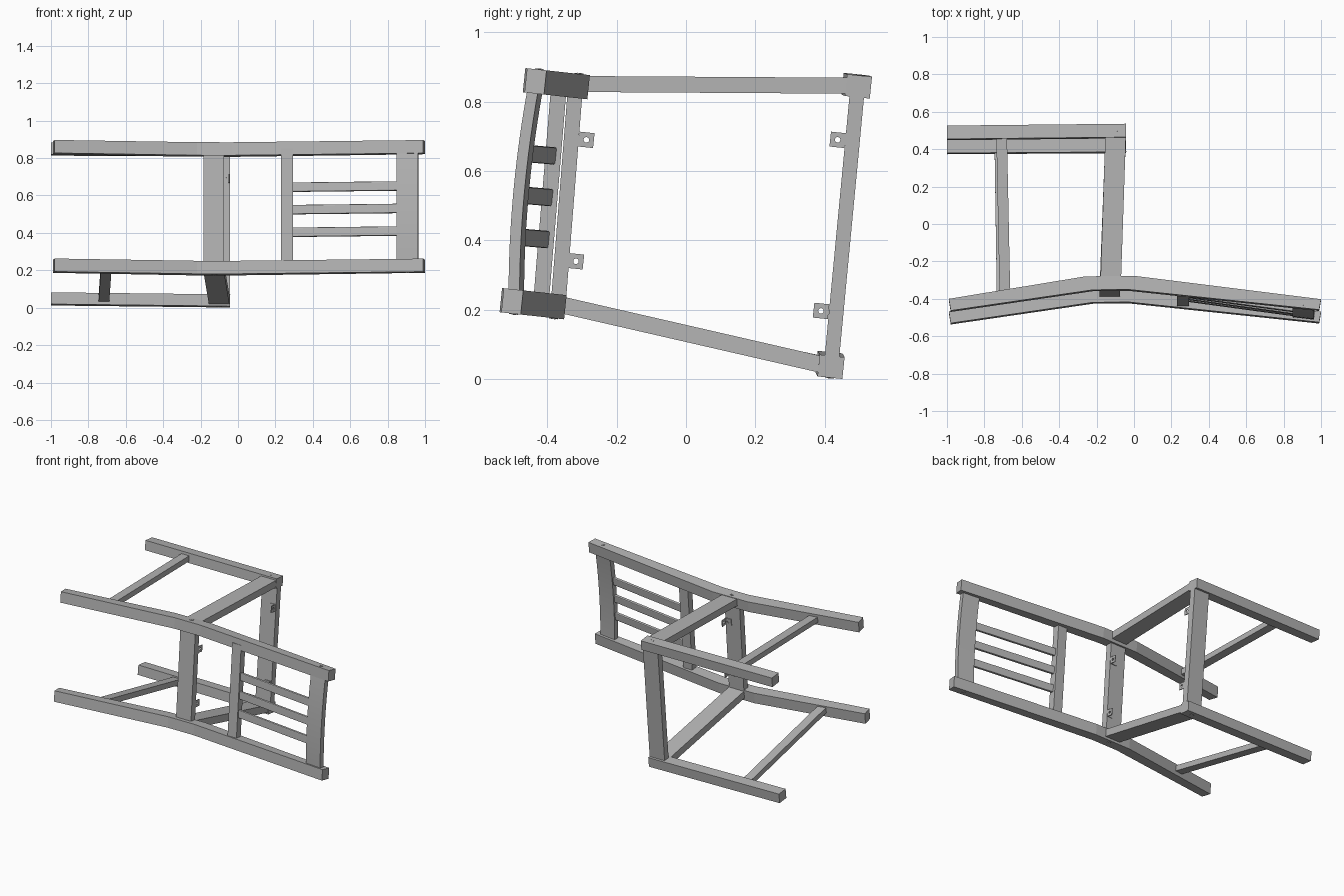
import bpy, bmesh, math
from mathutils import Vector

cube = bpy.data.objects.get("Cube")
if cube:
    bpy.data.objects.remove(cube, do_unlink=True)


def material(name, value):
    mat = bpy.data.materials.new(name)
    mat.use_nodes = True
    colour = (value, value, value, 1)
    mat.diffuse_color = colour
    mat.node_tree.nodes["Principled BSDF"].inputs["Base Color"].default_value = colour
    return mat


GREY = material("plain grey", 0.45)

X = Vector((1, 0, 0))
W = Vector((0, 0.105, 1)).normalized()   # across the width of the tipped-over chair
V = Vector((0, 1, -0.105)).normalized()  # from backrest to front


def finish(name, bm):
    bmesh.ops.recalc_face_normals(bm, faces=bm.faces)
    mesh = bpy.data.meshes.new(name)
    bm.to_mesh(mesh)
    bm.free()
    mesh.materials.append(GREY)
    obj = bpy.data.objects.new(name, mesh)
    bpy.context.collection.objects.link(obj)
    return obj


def loft(name, sections):
    """Solid skinned through matching rings of points."""
    bm = bmesh.new()
    rings = [[bm.verts.new(p) for p in ring] for ring in sections]
    for a, b in zip(rings, rings[1:]):
        n = len(a)
        for i in range(n):
            bm.faces.new((a[i], a[(i + 1) % n], b[(i + 1) % n], b[i]))
    bm.faces.new(rings[0])
    bm.faces.new(rings[-1])
    return finish(name, bm)


def rectangle(centre, side, up):
    return [centre + side * i / 2 + up * j / 2
            for i, j in ((-1, -1), (1, -1), (1, 1), (-1, 1))]


def beam(name, start, end, hint, width, thick):
    """Straight bar; width runs along the hint axis."""
    a, b = Vector(start), Vector(end)
    d = (b - a).normalized()
    side = (hint - d * hint.dot(d)).normalized()
    up = d.cross(side)
    return loft(name, [rectangle(p, side * width, up * thick) for p in (a, b)])


# Bent back posts, each a chain of cross-sections (x, front y, rear y)
def outer_z(y):
    return 0.846 - 0.11 * y


BENDS = [(-0.98, -0.463, -0.99, -0.40), (-0.22, -0.352, -0.26, -0.28),
         (-0.03, -0.350, 0.0, -0.277), (0.99, -0.458, 1.0, -0.402)]
POST_SHIFT = Vector((0, -0.067, -0.634))
for name, shift in (("right_back_post", Vector()), ("left_back_post", POST_SHIFT)):
    sections = []
    for xf, yf, xr, yr in BENDS:
        front = Vector((xf, yf, outer_z(yf))) + shift
        rear = Vector((xr, yr, outer_z(yr))) + shift
        sections.append([front, rear, rear - W * 0.07, front - W * 0.07])
    loft(name, sections)

# Front legs
beam("right_front_leg", (-1, 0.487, 0.848), (-0.042, 0.497, 0.844), V, 0.072, 0.063)
beam("left_front_leg", (-1, 0.412, 0.047), (-0.042, 0.418, 0.036), V, 0.072, 0.063)

# Seat rails
beam("right_seat_rail", (-0.125, -0.32, 0.851), (-0.098, 0.48, 0.846), X, 0.11, 0.046)
beam("left_seat_rail", (-0.13, -0.37, 0.217), (-0.1, 0.41, 0.038), X, 0.11, 0.048)
beam("front_seat_rail", (-0.097, 0.418, 0.036), (-0.097, 0.495, 0.845), X, 0.11, 0.042)
beam("back_seat_rail", (-0.13, -0.368, 0.22), (-0.13, -0.318, 0.85), X, 0.11, 0.043)

# Side stretchers
beam("right_stretcher", (-0.69, -0.385, 0.85), (-0.708, 0.485, 0.847), X, 0.057, 0.036)
beam("left_stretcher", (-0.704, -0.45, 0.23), (-0.717, 0.412, 0.045), X, 0.057, 0.036)


# Backrest: lower bar, curved top rail and three slats
def bar_y(z):
    return -0.418 + 0.083 * (z - 0.22)


def top_y(z):
    t = (z - 0.22) / 0.63
    return -0.489 + 0.057 * t - 0.06 * t * (1 - t)


beam("lower_back_bar", (0.2625, bar_y(0.22), 0.22), (0.2625, bar_y(0.85), 0.85),
     X, 0.065, 0.045)

lean = Vector((1, -0.115, 0)).normalized()
across = Vector((0.115, 1, 0)).normalized()
steps = 12
heights = [0.23 + 0.62 * i / steps for i in range(steps + 1)]
top_rail = loft("curved_top_rail", [
    rectangle(Vector((0.907, top_y(z), z)), lean * 0.115, across * 0.032) for z in heights])
for poly in top_rail.data.polygons:
    poly.use_smooth = len(poly.vertices) == 4 and abs(poly.normal.z) < 0.5
top_rail.data.set_sharp_from_angle(angle=math.radians(30))

for i, z in enumerate((0.405, 0.526, 0.646)):
    slat = beam(f"back_slat_{i + 1}", (0.275, bar_y(z), z - 0.002),
                (0.88, top_y(z), z + 0.005), W, 0.05, 0.02)
    bevel = slat.modifiers.new("soft_edges", 'BEVEL')
    bevel.width = 0.005
    bevel.segments = 2


# Corner brackets: two drilled square plates in an L
def drilled_plate(name, centre, a, b, size):
    bm = bmesh.new()
    rim, hole = [], []
    for k in range(16):
        ang = math.tau * k / 16
        c, s = math.cos(ang), math.sin(ang)
        m = size / 2 / max(abs(c), abs(s))
        rim.append(bm.verts.new(centre + (a * c + b * s) * m))
        hole.append(bm.verts.new(centre + (a * c + b * s) * 0.008))
    for k in range(16):
        n = (k + 1) % 16
        bm.faces.new((rim[k], rim[n], hole[n], hole[k]))
    obj = finish(name, bm)
    solid = obj.modifiers.new("thickness", 'SOLIDIFY')
    solid.thickness = 0.005
    solid.offset = 0


SIZE = 0.043
for name, x, y, z, toward in (("back_right", -0.079, -0.287, 0.69, 1),
                              ("back_left", -0.079, -0.317, 0.34, 1),
                              ("front_right", -0.047, 0.437, 0.69, -1),
                              ("front_left", -0.047, 0.389, 0.197, -1)):
    tab = Vector((x, y, z))
    drilled_plate(f"{name}_bracket_tab", tab, V, W, SIZE)
    fixed = tab - V * toward * (SIZE / 2 - 0.002) - X * (SIZE / 2 - 0.002)
    drilled_plate(f"{name}_bracket_plate", fixed, X, W, SIZE)


# Cross-head screws on the outer faces
def screw(name, at, out):
    ring = [X * math.cos(math.tau * k / 16) + V * math.sin(math.tau * k / 16)
            for k in range(16)]
    loft(name, [[at + p * 0.013 + out * h for p in ring] for h in (-0.004, 0.002)])
    for i, axis in enumerate((X + V, X - V)):
        reach = axis.normalized() * 0.008
        base = at + out * 0.002
        beam(f"{name}_cross_{i + 1}", base - reach, base + reach, out, 0.002, 0.003)


for name, x, y in (("seat", -0.125, -0.308), ("top", 0.907, -0.422)):
    at = Vector((x, y, outer_z(y)))
    screw(f"right_{name}_screw", at, W)
    screw(f"left_{name}_screw", at + POST_SHIFT - W * 0.07, -W)
screw("right_leg_screw", Vector((-0.1, 0.503, 0.8745)), W)
screw("left_leg_screw", Vector((-0.1, 0.414, 0.0055)), -W)
